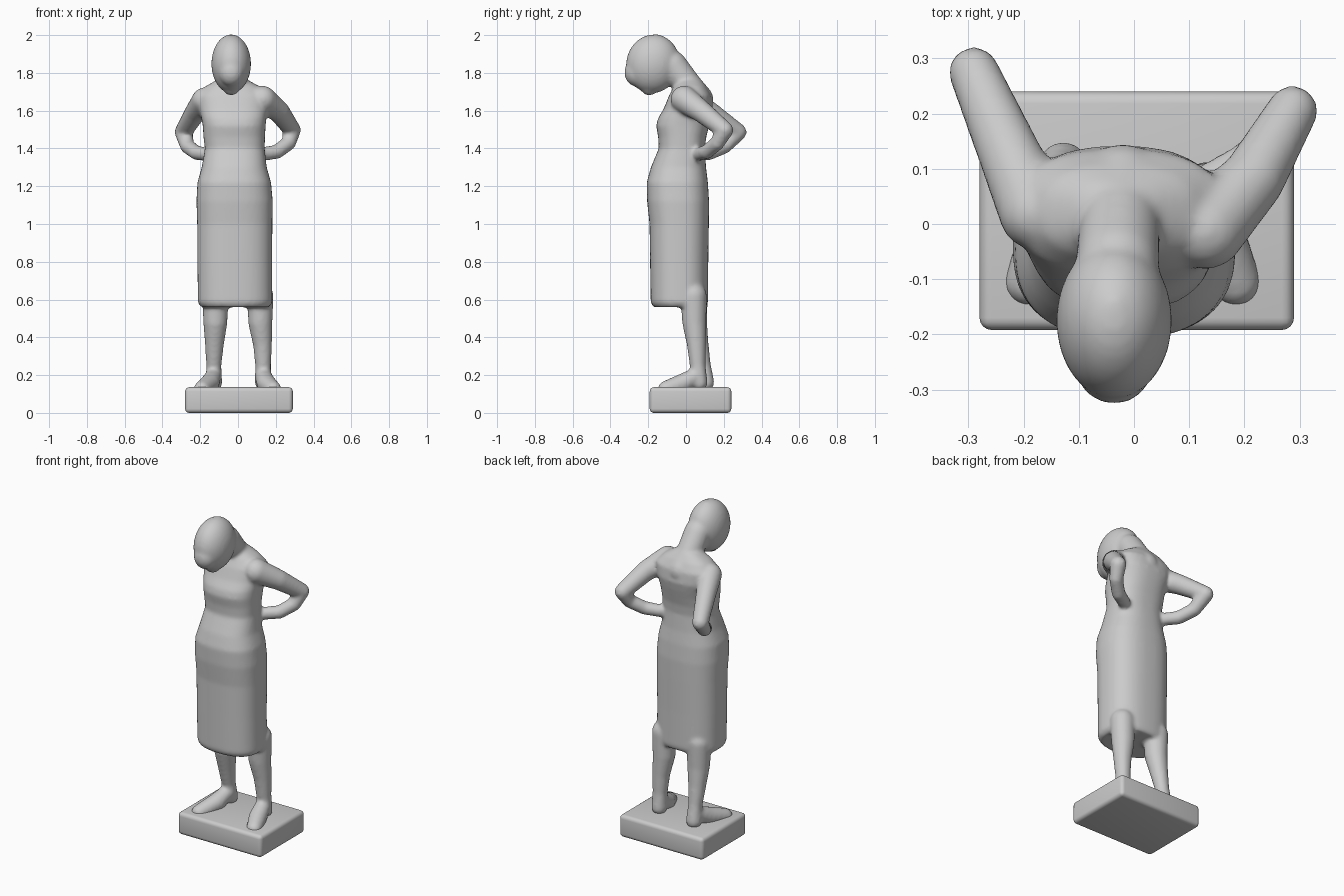
import bpy, bmesh, math
from mathutils import Vector, Matrix

body = bmesh.new()


def ball(p, radii, tilt=0.0):
    m = (Matrix.Translation(p) @ Matrix.Rotation(math.radians(tilt), 4, 'X')
         @ Matrix.Diagonal((*radii, 1)))
    bmesh.ops.create_uvsphere(body, u_segments=32, v_segments=20, radius=1, matrix=m)


def limb(points):
    """Chain of tapered segments through (x, y, z, radius) points."""
    for x, y, z, r in points:
        ball((x, y, z), (r, r, r))
    for a, b in zip(points, points[1:]):
        pa, pb = Vector(a[:3]), Vector(b[:3])
        d = pb - pa
        m = Matrix.Translation((pa + pb) / 2) @ d.to_track_quat('Z', 'Y').to_matrix().to_4x4()
        bmesh.ops.create_cone(body, cap_ends=True, segments=32, radius1=a[3],
                              radius2=b[3], depth=d.length, matrix=m)


def loft(rings, n=48, power=2.5):
    """Stack of rounded-square rings (z, cx, cy, rx, ry)."""
    def sq(v):
        return math.copysign(abs(v) ** (2 / power), v)
    loops = []
    for z, cx, cy, rx, ry in rings:
        angles = [2 * math.pi * i / n for i in range(n)]
        loops.append([body.verts.new((cx + rx * sq(math.cos(a)), cy + ry * sq(math.sin(a)), z))
                      for a in angles])
    for lo, hi in zip(loops, loops[1:]):
        for i in range(n):
            j = (i + 1) % n
            body.faces.new((lo[i], lo[j], hi[j], hi[i]))
    body.faces.new(loops[0][::-1])
    body.faces.new(loops[-1])


# skirt and bodice
loft([(0.56, -.015, -.033, .182, .140), (0.585, -.015, -.035, .197, .152),
      (0.80, -.017, -.036, .198, .154), (1.00, -.017, -.036, .199, .157),
      (1.12, -.018, -.042, .202, .164), (1.22, -.020, -.046, .195, .162),
      (1.30, -.020, -.040, .172, .146), (1.40, -.017, -.022, .158, .122),
      (1.46, -.020, -.020, .163, .127), (1.52, -.020, -.018, .166, .140),
      (1.56, -.022, -.008, .172, .140), (1.61, -.025, .012, .182, .130),
      (1.68, -.025, .022, .190, .112), (1.73, -.030, .022, .140, .085),
      (1.77, -.030, .020, .070, .055)])

# arms, hands resting behind the hips
limb([(.130, -.010, 1.660, .072), (.215, .080, 1.597, .058), (.287, .205, 1.497, .046),
      (.268, .165, 1.428, .039), (.205, .110, 1.382, .038), (.130, .070, 1.370, .036)])
limb([(-.178, .020, 1.655, .067), (-.225, .125, 1.592, .057), (-.290, .275, 1.487, .046),
      (-.268, .205, 1.412, .039), (-.220, .125, 1.377, .038), (-.160, .070, 1.368, .036)])

# neck
limb([(-.02, .065, 1.66, .080), (-.025, .015, 1.73, .072), (-.03, -.070, 1.84, .076)])

# bowed head: skull, brow, chin, crown
ball((-.036, -.175, 1.848), (.105, .142, .156), -12)
ball((-.036, -.262, 1.803), (.068, .064, .075))
ball((-.036, -.195, 1.725), (.045, .045, .045))
ball((-.036, -.155, 1.968), (.035, .050, .037))

# legs and feet
limb([(-.120, .045, .62, .070), (-.120, .048, .48, .064), (-.125, .070, .36, .050),
      (-.128, .092, .25, .040), (-.128, .105, .16, .045)])
limb([(.118, .040, .62, .070), (.118, .044, .48, .064), (.130, .055, .36, .050),
      (.133, .062, .25, .042), (.133, .070, .16, .044)])
limb([(-.128, .092, .20, .042), (-.150, .000, .155, .052), (-.190, -.105, .125, .045)])
limb([(.133, .060, .20, .043), (.150, -.020, .155, .052), (.185, -.105, .125, .045)])

# fuse the body into one smooth sculpted form
bmesh.ops.recalc_face_normals(body, faces=body.faces[:])
mesh = bpy.data.meshes.new("standing_figure")
body.to_mesh(mesh)
body.free()
figure = bpy.data.objects.new("standing_figure", mesh)
bpy.context.collection.objects.link(figure)
remesh = figure.modifiers.new("fuse", 'REMESH')
remesh.mode = 'VOXEL'
remesh.voxel_size = 0.01
remesh.use_smooth_shade = True
smooth = figure.modifiers.new("soften", 'SMOOTH')
smooth.factor = 0.5
smooth.iterations = 8

# plinth
bpy.ops.mesh.primitive_cube_add(size=1, location=(.005, .024, .068))
plinth = bpy.context.object
plinth.name = "plinth"
plinth.scale = (.57, .432, .136)
bpy.ops.object.transform_apply(location=False, rotation=False, scale=True)
bevel = plinth.modifiers.new("round_edges", 'BEVEL')
bevel.width = 0.022
bevel.segments = 4
bpy.ops.object.shade_smooth()
